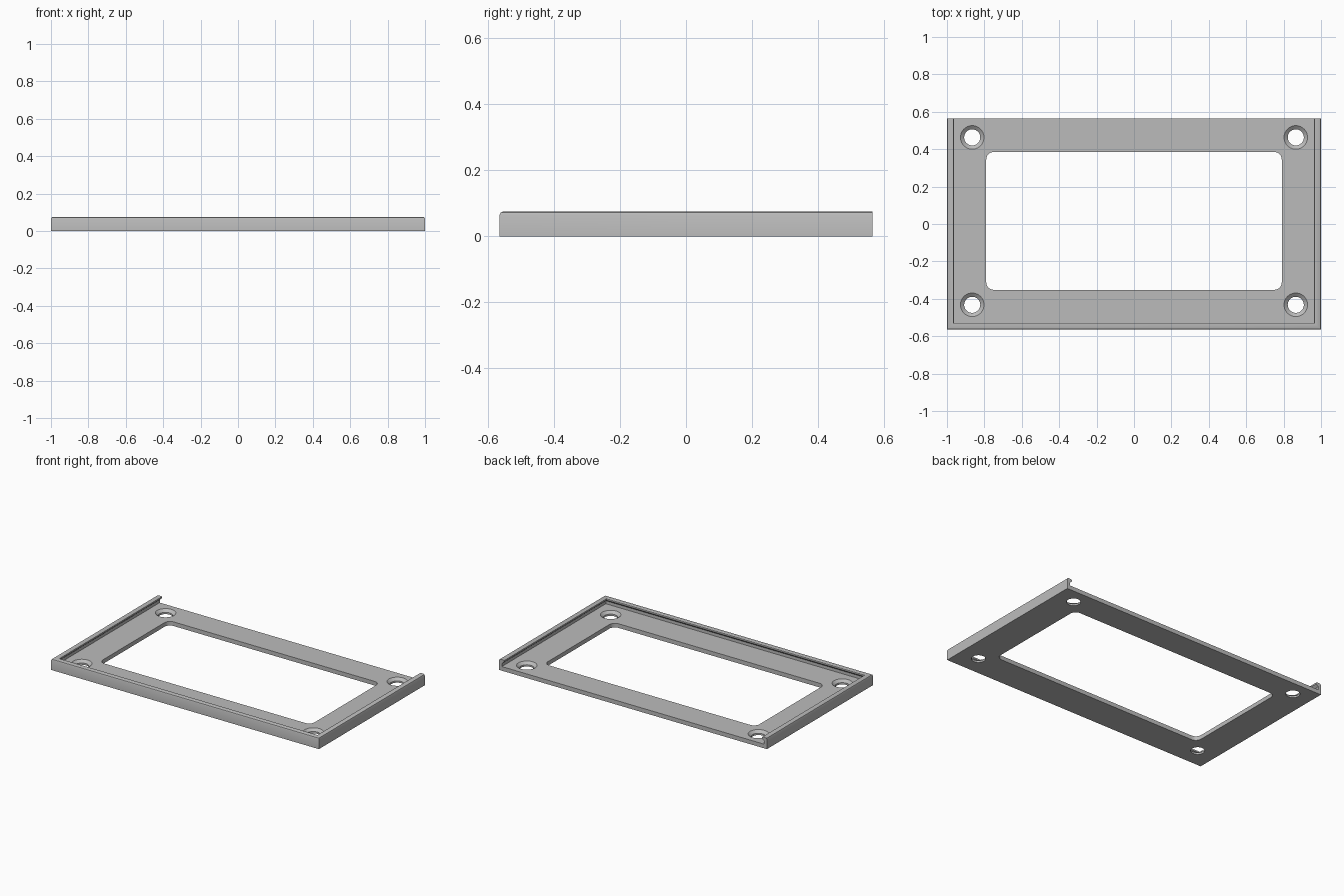
import bpy, bmesh
from math import cos, sin, pi, radians

HALF_X, HALF_Y = 1.0, 0.565
PLATE, WALL = 0.028, 0.02

cube = bpy.data.objects.get("Cube")
if cube:
    bpy.data.objects.remove(cube, do_unlink=True)

grey = bpy.data.materials.new("plain grey")
grey.use_nodes = True
grey.diffuse_color = (0.5, 0.5, 0.5, 1)
grey.node_tree.nodes["Principled BSDF"].inputs["Base Color"].default_value = (0.5, 0.5, 0.5, 1)


def loft(name, rings):
    """Closed solid through a list of equal-length rings."""
    bm = bmesh.new()
    loops = [[bm.verts.new(p) for p in ring] for ring in rings]
    n = len(loops[0])
    for a, b in zip(loops, loops[1:]):
        for i in range(n):
            j = (i + 1) % n
            bm.faces.new((a[i], a[j], b[j], b[i]))
    bm.faces.new(loops[0][::-1])
    bm.faces.new(loops[-1])
    bmesh.ops.recalc_face_normals(bm, faces=bm.faces)
    mesh = bpy.data.meshes.new(name)
    bm.to_mesh(mesh)
    bm.free()
    mesh.materials.append(grey)
    obj = bpy.data.objects.new(name, mesh)
    bpy.context.collection.objects.link(obj)
    return obj


def activate(obj):
    bpy.ops.object.select_all(action="DESELECT")
    obj.select_set(True)
    bpy.context.view_layer.objects.active = obj


def rounded_rect(x0, x1, y0, y1, r, z, steps=6):
    corners = [(x1 - r, y1 - r), (x0 + r, y1 - r), (x0 + r, y0 + r), (x1 - r, y0 + r)]
    return [(cx + r * cos(a), cy + r * sin(a), z)
            for k, (cx, cy) in enumerate(corners)
            for a in [(k + s / steps) * pi / 2 for s in range(steps + 1)]]


def circle(x, y, r, z, n=40):
    return [(x + r * cos(2 * pi * i / n), y + r * sin(2 * pi * i / n), z) for i in range(n)]


# Base plate, open flush at the back
px, py = HALF_X - WALL, HALF_Y - WALL
plate = loft("base_plate", [
    [(-px, -py, z), (px, -py, z), (px, HALF_Y, z), (-px, HALF_Y, z)] for z in (0, PLATE)])

# Window and countersunk screw holes
cutters = [loft("window_cutter", [
    rounded_rect(-0.79, 0.79, -0.352, 0.385, 0.04, z) for z in (-0.1, 0.1)])]
for x in (-0.865, 0.865):
    for y in (-0.432, 0.463):
        cutters.append(loft("screw_hole_cutter", [
            circle(x, y, r, z) for r, z in
            ((0.043, -0.1), (0.043, 0.012), (0.063, PLATE), (0.063, 0.1))]))
activate(plate)
for cutter in cutters:
    cutter.hide_render = True
    mod = plate.modifiers.new("cut", "BOOLEAN")
    mod.operation, mod.solver, mod.object = "DIFFERENCE", "EXACT", cutter
    bpy.ops.object.modifier_apply(modifier=mod.name)
    bpy.data.objects.remove(cutter, do_unlink=True)

# Hooked rail swept around the two sides and the front: (inset, height)
profile = [(0, 0), (0, 0.065), (0.003, 0.072), (0.01, 0.075), (0.031, 0.075),
           (0.036, 0.072), (0.037, 0.067), (0.036, 0.062), (WALL, 0.048), (WALL, 0)]
rail = loft("hooked_rail", [
    [(side * (HALF_X - d), HALF_Y if back else -HALF_Y + d, z) for d, z in profile]
    for side, back in ((-1, True), (-1, False), (1, False), (1, True))])

for obj in (plate, rail):
    activate(obj)
    bpy.ops.object.shade_smooth_by_angle(angle=radians(30))
